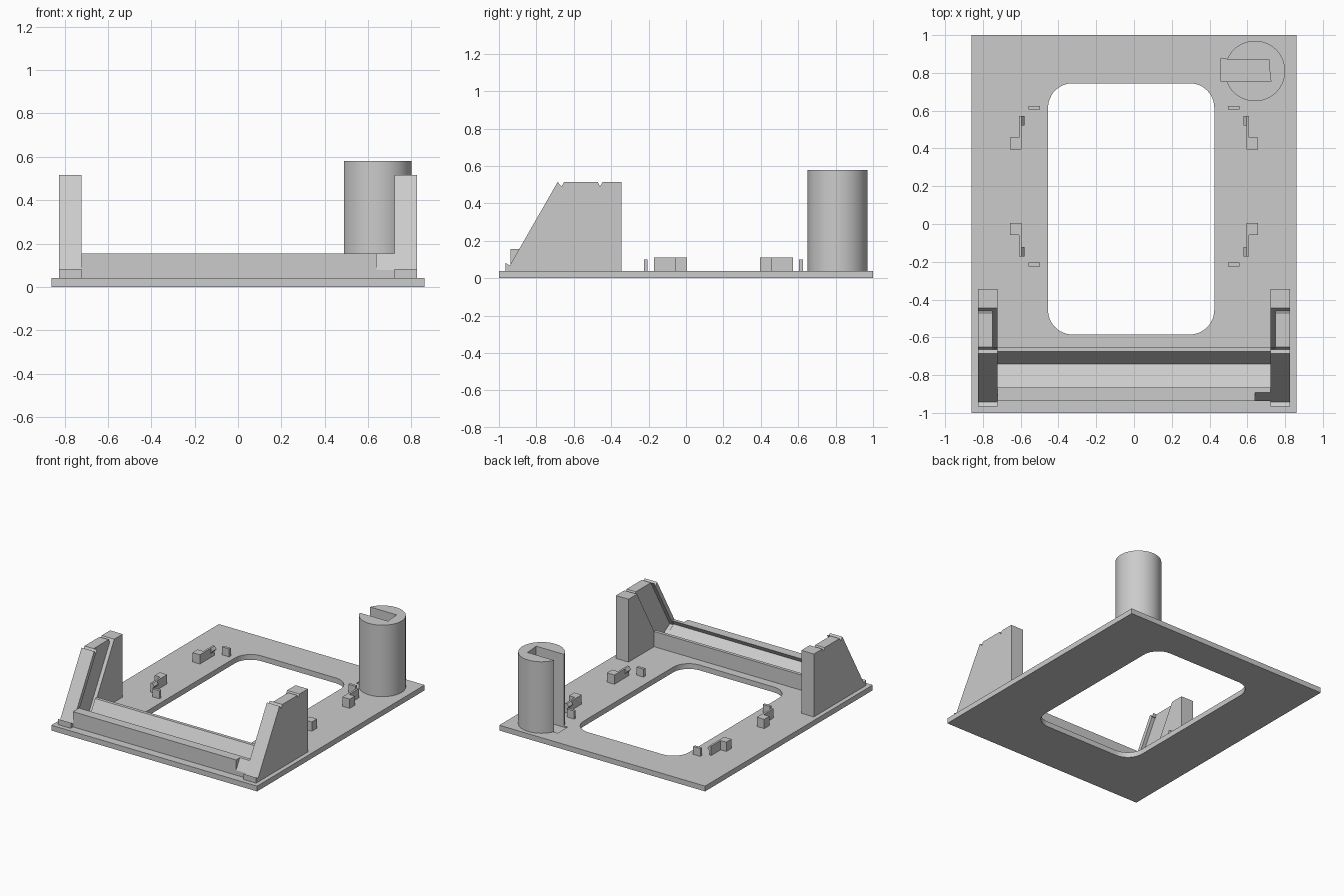
import bpy, bmesh, math

cube = bpy.data.objects.get("Cube")
if cube:
    bpy.data.objects.remove(cube, do_unlink=True)

grey = bpy.data.materials.new("plain grey")
grey.use_nodes = True
GREY = (0.6, 0.6, 0.6, 1)
grey.diffuse_color = GREY
grey.node_tree.nodes["Principled BSDF"].inputs["Base Color"].default_value = GREY


def prism(name, profile, axis, lo, hi):
    """Extrude a profile: (y, z) points along x, (x, z) along y or (x, y) along z."""
    place = {"x": lambda p, t: (t, p[0], p[1]),
             "y": lambda p, t: (p[0], t, p[1]),
             "z": lambda p, t: (p[0], p[1], t)}[axis]
    bm = bmesh.new()
    a = [bm.verts.new(place(p, lo)) for p in profile]
    b = [bm.verts.new(place(p, hi)) for p in profile]
    bm.faces.new(a)
    bm.faces.new(b)
    n = len(a)
    for i in range(n):
        j = (i + 1) % n
        bm.faces.new((a[i], a[j], b[j], b[i]))
    bmesh.ops.recalc_face_normals(bm, faces=bm.faces)
    mesh = bpy.data.meshes.new(name)
    bm.to_mesh(mesh)
    bm.free()
    mesh.materials.append(grey)
    ob = bpy.data.objects.new(name, mesh)
    bpy.context.collection.objects.link(ob)
    return ob


def box(name, x0, x1, y0, y1, z0, z1):
    return prism(name, [(x0, y0), (x1, y0), (x1, y1), (x0, y1)], "z", z0, z1)


def cut(ob, cutter):
    """Subtract the cutter and bake the result."""
    mod = ob.modifiers.new("cut", "BOOLEAN")
    mod.operation = "DIFFERENCE"
    mod.solver = "EXACT"
    mod.object = cutter
    bpy.context.view_layer.update()
    dg = bpy.context.evaluated_depsgraph_get()
    mesh = bpy.data.meshes.new_from_object(ob.evaluated_get(dg))
    ob.modifiers.clear()
    ob.data = mesh


def discard(ob):
    bpy.data.objects.remove(ob, do_unlink=True)


def smooth(ob):
    bpy.ops.object.select_all(action="DESELECT")
    ob.select_set(True)
    bpy.context.view_layer.objects.active = ob
    bpy.ops.object.shade_smooth_by_angle(angle=math.radians(30))


def arc(cx, cy, r, start, end, steps):
    angles = [math.radians(start + (end - start) * i / steps) for i in range(steps + 1)]
    return [(cx + r * math.cos(t), cy + r * math.sin(t)) for t in angles]


TOP = 0.04    # top of the base plate
SINK = 0.03   # parts are slightly sunk into the plate

# Base plate with a rounded window
plate = box("base_plate", -0.86, 0.86, -1, 1, 0, TOP)
R = 0.13
x0, x1, y0, y1 = -0.455, 0.425, -0.585, 0.745
window = []
for i, (cx, cy) in enumerate([(x1 - R, y1 - R), (x0 + R, y1 - R),
                              (x0 + R, y0 + R), (x1 - R, y0 + R)]):
    window += arc(cx, cy, R, 90 * i, 90 * i + 90, 12)
window_cutter = prism("window_cutter", window, "z", -0.1, 0.1)
cut(plate, window_cutter)
discard(window_cutter)

# Slotted round post
post = prism("round_post", arc(0.64, 0.81, 0.16, 0, 354, 59), "z", 0.02, 0.58)
slot = prism("slot_cutter", [(0.46, 0.755), (0.725, 0.755), (0.72, 0.785), (0.715, 0.872),
                             (0.49, 0.872), (0.46, 0.878)], "z", SINK, 0.7)
cut(post, slot)
cut(plate, slot)
discard(slot)
smooth(post)
smooth(plate)

# Side supports with a slanted groove on the inner face
support = [(-0.965, SINK), (-0.965, 0.082), (-0.942, 0.068), (-0.686, 0.515),
           (-0.665, 0.49), (-0.652, 0.515), (-0.472, 0.515), (-0.46, 0.49),
           (-0.446, 0.515), (-0.345, 0.515), (-0.345, SINK)]
groove = [(-0.878, 0.118), (-0.62, 0.569), (-0.415, 0.569), (-0.717, TOP), (-0.743, TOP)]
for side, name in ((1, "left"), (-1, "right")):
    wall = prism(name + "_support", support, "x", side * 0.722, side * 0.827)
    channel = prism("groove_cutter", groove, "x", side * 0.6, side * 0.75)
    cut(wall, channel)
    discard(channel)

# Front cross bar with a tilted trough
bar = prism("cross_bar", [(-0.937, SINK), (-0.937, 0.155), (-0.865, 0.155), (-0.885, 0.121),
                          (-0.742, TOP), (-0.675, 0.155), (-0.65, 0.155), (-0.65, SINK)],
            "x", -0.722, 0.722)
bevel = prism("bevel_cutter", [(-0.942, 0.068), (-0.88, 0.176), (-0.99, 0.176), (-0.99, 0.068)],
              "x", 0.64, 0.8)
cut(bar, bevel)
discard(bevel)

# Four snap clips and four stop tabs, mirrored about x = 0 and y = 0.2
MID = 0.2
for sx, xname in ((1, "left"), (-1, "right")):
    for sy, yname in ((1, "back"), (-1, "front")):
        tag = f"{yname}_{xname}"

        def place(name, xa, xb, ya, yb, top):
            box(f"{tag}_{name}", sx * xa, sx * xb, MID + sy * ya, MID + sy * yb, SINK, top)

        place("clip_block", 0.595, 0.657, 0.195, 0.257, 0.11)
        place("clip_arm", 0.595, 0.61, 0.25, 0.372, 0.11)
        place("stop_tab", 0.498, 0.558, 0.405, 0.425, 0.1)
        hook = [(0.6, 0.11), (0.595, 0.11), (0.58, 0.09), (0.595, 0.07), (0.6, 0.07)]
        prism(f"{tag}_clip_hook", [(sx * x, z) for x, z in hook], "y",
              MID + sy * 0.322, MID + sy * 0.372)
